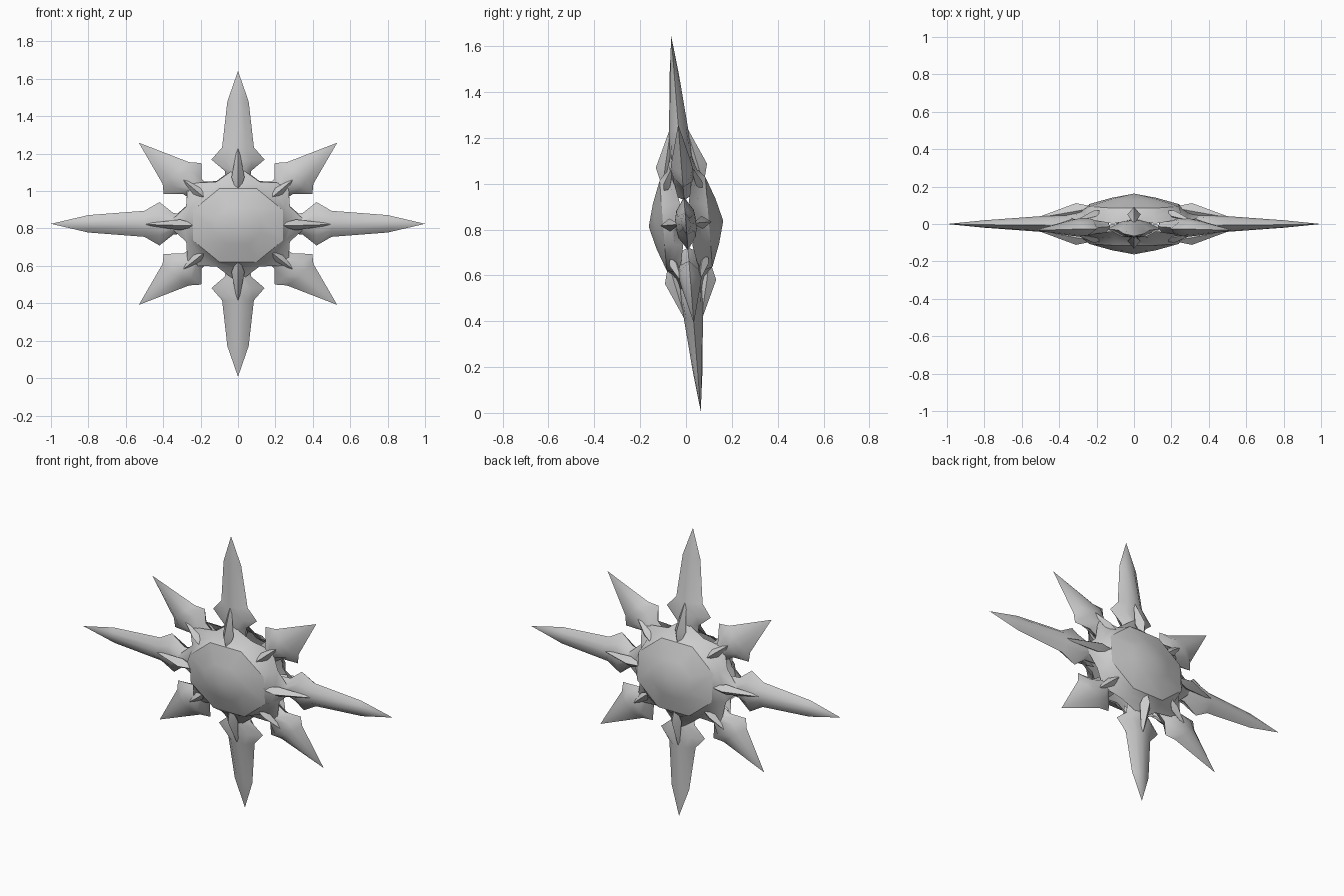
import bpy, bmesh, math
from mathutils import Vector, Matrix

if "Cube" in bpy.data.objects:
    bpy.data.objects.remove(bpy.data.objects["Cube"])

# whole star: squashed in height, leaning slightly forward
PLACE = (Matrix.Translation((0, 0, 0.825))
         @ Matrix.Rotation(math.radians(4.5), 4, 'X')
         @ Matrix.Diagonal((1, 1, 0.82, 1)))


def polar(angle, r, w, y):
    """Point at distance r along a ray, w sideways, y in depth."""
    c, s = math.cos(angle), math.sin(angle)
    return Vector((c * r - s * w, y, s * r + c * w))


def make(name, bm, sharp=50):
    bmesh.ops.remove_doubles(bm, verts=bm.verts, dist=1e-5)
    bmesh.ops.recalc_face_normals(bm, faces=bm.faces)
    bm.transform(PLACE)
    me = bpy.data.meshes.new(name)
    bm.to_mesh(me)
    bm.free()
    ob = bpy.data.objects.new(name, me)
    bpy.context.collection.objects.link(ob)
    bpy.ops.object.select_all(action='DESELECT')
    ob.select_set(True)
    bpy.context.view_layer.objects.active = ob
    bpy.ops.object.shade_smooth_by_angle(angle=math.radians(sharp))
    return ob


def bridge(bm, rings):
    for a, b in zip(rings, rings[1:]):
        n = len(a)
        for i in range(n):
            bm.faces.new((a[i], a[(i + 1) % n], b[(i + 1) % n], b[i]))


def cap(bm, ring, point):
    v = bm.verts.new(point)
    for i in range(len(ring)):
        bm.faces.new((ring[i], ring[(i + 1) % len(ring)], v))


def ray(name, angle, stations, tip):
    """Barbed blade: lofted sections of (distance, half width, half depth)."""
    bm = bmesh.new()
    rings = []
    for r, w, t in stations:
        sec = [(w, 0), (w * .5, t * .8), (0, t), (-w * .5, t * .8),
               (-w, 0), (-w * .5, -t * .8), (0, -t), (w * .5, -t * .8)]
        rings.append([bm.verts.new(polar(angle, r, a, b)) for a, b in sec])
    bridge(bm, rings)
    cap(bm, rings[-1], polar(angle, tip, 0, 0))
    bm.faces.new(rings[0])
    make(name, bm)


def leaf(name, angle, side, base, mid, tip, half, y_out, y_in):
    """Four-sided spindle laid over the root of a ray."""
    bm = bmesh.new()
    ym = (y_out + y_in) / 2
    ring = [bm.verts.new(polar(angle, mid, w, side * y)) for w, y in
            ((half, ym), (0, y_out), (-half, ym), (0, y_in))]
    cap(bm, ring, polar(angle, base[0], 0, side * base[1]))
    cap(bm, ring, polar(angle, tip[0], 0, side * tip[1]))
    make(name, bm)


root = [(0.24, 0.06, 0.045), (0.345, 0.07, 0.05), (0.42, 0.142, 0.048)]
long_ray = root + [(0.50, 0.085, 0.042), (0.80, 0.057, 0.02)]
short_ray = root + [(0.47, 0.10, 0.042)]

# eight rays, long and short in turn
for k in range(8):
    a = k * math.pi / 4
    if k % 2 == 0:
        ray(f"long_ray_{k // 2}", a, long_ray, 1.0)
    else:
        ray(f"short_ray_{k // 2}", a, short_ray, 0.75)

for side, label in ((-1, "front"), (1, "back")):
    # hub skirt flaring from the dome out to the rays
    bm = bmesh.new()
    rings = []
    for r_ray, r_gap, y_ray, y_gap in ((.24, .26, .10, .10), (.285, .275, .068, .06),
                                       (.38, .30, .045, .02)):
        rings.append([bm.verts.new(polar(i * math.pi / 8, r_gap if i % 2 else r_ray, 0,
                                         side * (y_gap if i % 2 else y_ray)))
                      for i in range(16)])
    bridge(bm, rings)
    make(f"{label}_hub_skirt", bm)

    # eight-sided shallow dome
    bm = bmesh.new()
    rings = [[bm.verts.new(polar((i + .5) * math.pi / 4, r, 0, side * y)) for i in range(8)]
             for r, y in ((.26, .10), (.13, .137))]
    bridge(bm, rings)
    cap(bm, rings[-1], Vector((0, side * 0.163, 0)))
    make(f"{label}_dome", bm)

    # leaf spikes around the dome
    for k in range(8):
        a = k * math.pi / 4
        if k % 2 == 0:
            leaf(f"{label}_large_leaf_{k // 2}", a, side, (.20, .09), .31, (.53, .03),
                 .035, .112, .03)
        else:
            leaf(f"{label}_small_leaf_{k // 2}", a, side, (.24, .085), .31, (.45, .035),
                 .028, .085, .03)
